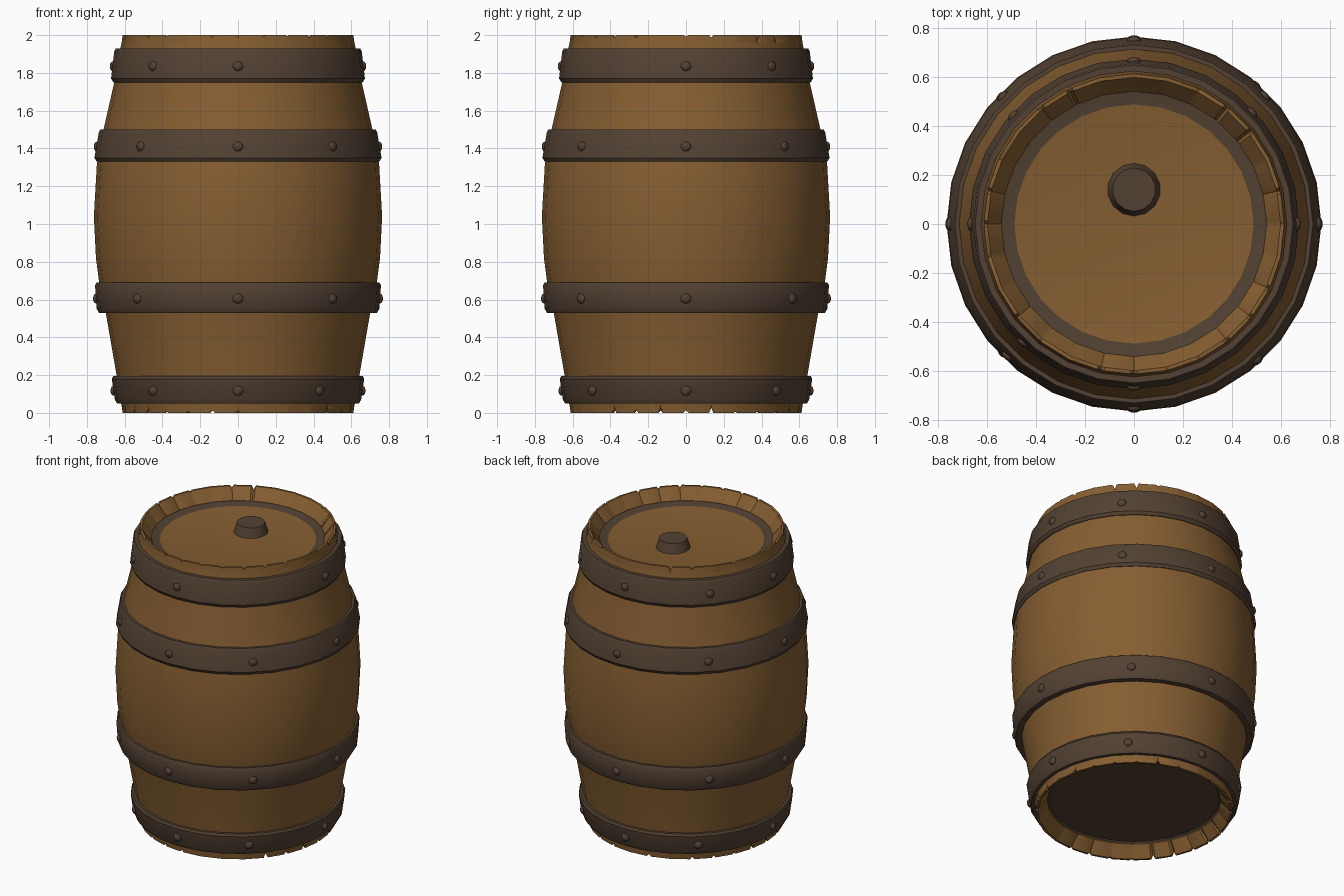
import bpy, bmesh, math, random
from mathutils import Matrix, Vector

if "Cube" in bpy.data.objects:
    bpy.data.objects.remove(bpy.data.objects["Cube"])

random.seed(4)
SIDES = 28
STEP = 2 * math.pi / SIDES


def material(name, rgb):
    m = bpy.data.materials.new(name)
    m.diffuse_color = (*rgb, 1)
    m.use_nodes = True
    m.node_tree.nodes["Principled BSDF"].inputs["Base Color"].default_value = m.diffuse_color
    return m


WOOD = material("oak_brown", (0.235, 0.112, 0.031))
IRON = material("dark_iron", (0.085, 0.053, 0.033))


def finish(bm, name, mats, angle=35):
    bmesh.ops.recalc_face_normals(bm, faces=bm.faces)
    me = bpy.data.meshes.new(name)
    bm.to_mesh(me)
    bm.free()
    for m in mats:
        me.materials.append(m)
    ob = bpy.data.objects.new(name, me)
    bpy.context.collection.objects.link(ob)
    bpy.ops.object.select_all(action='DESELECT')
    ob.select_set(True)
    bpy.context.view_layer.objects.active = ob
    bpy.ops.object.shade_smooth_by_angle(angle=math.radians(angle))
    return ob


def lathe(profile, angles, closed=False, shift=None):
    """Spin (radius, z) points; rings keep the flat-sided barrel outline."""
    bm = bmesh.new()
    rings = []
    for i, (r, z) in enumerate(profile):
        ring = []
        for k, a in enumerate(angles):
            off = (a + 1e-6) % STEP - STEP / 2
            rr = r * math.cos(STEP / 2) / math.cos(off)
            dr, dz = shift(i, k) if shift else (0, 0)
            ring.append(bm.verts.new(((rr + dr) * math.cos(a), (rr + dr) * math.sin(a), z + dz)))
        rings.append(ring)
    n = len(angles)
    for i in range(len(rings) if closed else len(rings) - 1):
        a, b = rings[i], rings[(i + 1) % len(rings)]
        for k in range(n):
            bm.faces.new((a[k], a[(k + 1) % n], b[(k + 1) % n], b[k]))
    return bm, rings


EVEN = [k * STEP for k in range(SIDES)]

# Bulging stave wall
BODY = [(0.617, 0.04), (0.642, 0.195), (0.70, 0.53), (0.735, 0.69), (0.752, 0.82), (0.763, 1.04),
        (0.747, 1.32), (0.712, 1.50), (0.655, 1.75), (0.617, 1.96)]
bm, _ = lathe(BODY, EVEN)
finish(bm, "stave_wall", [WOOD])

# Chamfered rims with small notches between the staves
for name, flip in (("top_rim", False), ("bottom_rim", True)):
    angles = [k * STEP + d for k in range(SIDES) for d in (-0.022, 0, 0.022)]
    depth = [random.choice((0, 0.008, 0.015, 0.028)) for _ in range(SIDES)]

    def notch(i, k):
        d = depth[k // 3] if k % 3 == 1 and i in (1, 2) else 0
        return (-0.3 * d if i == 1 else 0, d if flip else -d)

    prof = [(0.619, 1.94), (0.612, 2.0), (0.597, 2.0), (0.54, 1.925), (0.54, 1.90)]
    if flip:
        prof = [(r, 2 - z) for r, z in prof]
    bm, _ = lathe(prof, angles, closed=True, shift=notch)
    finish(bm, name, [WOOD])

# Recessed lid with a dark border ring
bm, rings = lathe([(0.548, 1.925), (0.487, 1.912)], EVEN)
for f in bm.faces:
    f.material_index = 1
bm.faces.new(rings[1])
finish(bm, "lid", [WOOD, IRON])

# Dark recessed underside
bm, rings = lathe([(0.548, 0.075), (0.53, 0.09)], EVEN)
bm.faces.new(rings[1])
finish(bm, "underside", [IRON])

# Bung in the lid
bm = bmesh.new()
bmesh.ops.create_cone(bm, cap_ends=True, segments=14, radius1=0.11, radius2=0.088, depth=0.07,
                      matrix=Matrix.Translation((0, 0.14, 1.94)))
finish(bm, "bung", [IRON])

# Iron hoops: bottom z, top z, radius at each
HOOPS = [("bottom_hoop", 0.05, 0.195, 0.652, 0.668),
         ("lower_hoop", 0.53, 0.69, 0.748, 0.757),
         ("upper_hoop", 1.33, 1.50, 0.760, 0.737),
         ("top_hoop", 1.75, 1.93, 0.672, 0.655)]
for name, z0, z1, r0, r1 in HOOPS:
    prof = [(r0 - 0.06, z0), (r0 - 0.012, z0), (r0, z0 + 0.02), (r1, z1 - 0.015),
            (r1 - 0.008, z1), (r1 - 0.06, z1)]
    bm, _ = lathe(prof, EVEN, closed=True)
    finish(bm, name, [IRON])

    # Domed rivets around the hoop
    bm = bmesh.new()
    zc, rc = (z0 + z1) / 2 - 0.005, (r0 + r1) / 2
    for k in range(8):
        if name == "top_hoop" and k == 7:
            continue
        a = k * math.pi / 4 + (random.uniform(-0.08, 0.08) if k % 2 else 0)
        d = Vector((math.cos(a), math.sin(a), 0))
        off = (a + 1e-6) % STEP - STEP / 2
        r = rc * math.cos(STEP / 2) / math.cos(off)
        mat = (Matrix.Translation(d * r + Vector((0, 0, zc))) @
               Matrix.Rotation(a, 4, 'Z') @ Matrix.Diagonal((0.016, 0.028, 0.026, 1)))
        bmesh.ops.create_uvsphere(bm, u_segments=10, v_segments=6, radius=1, matrix=mat)
    finish(bm, name + "_rivets", [IRON], 50)
